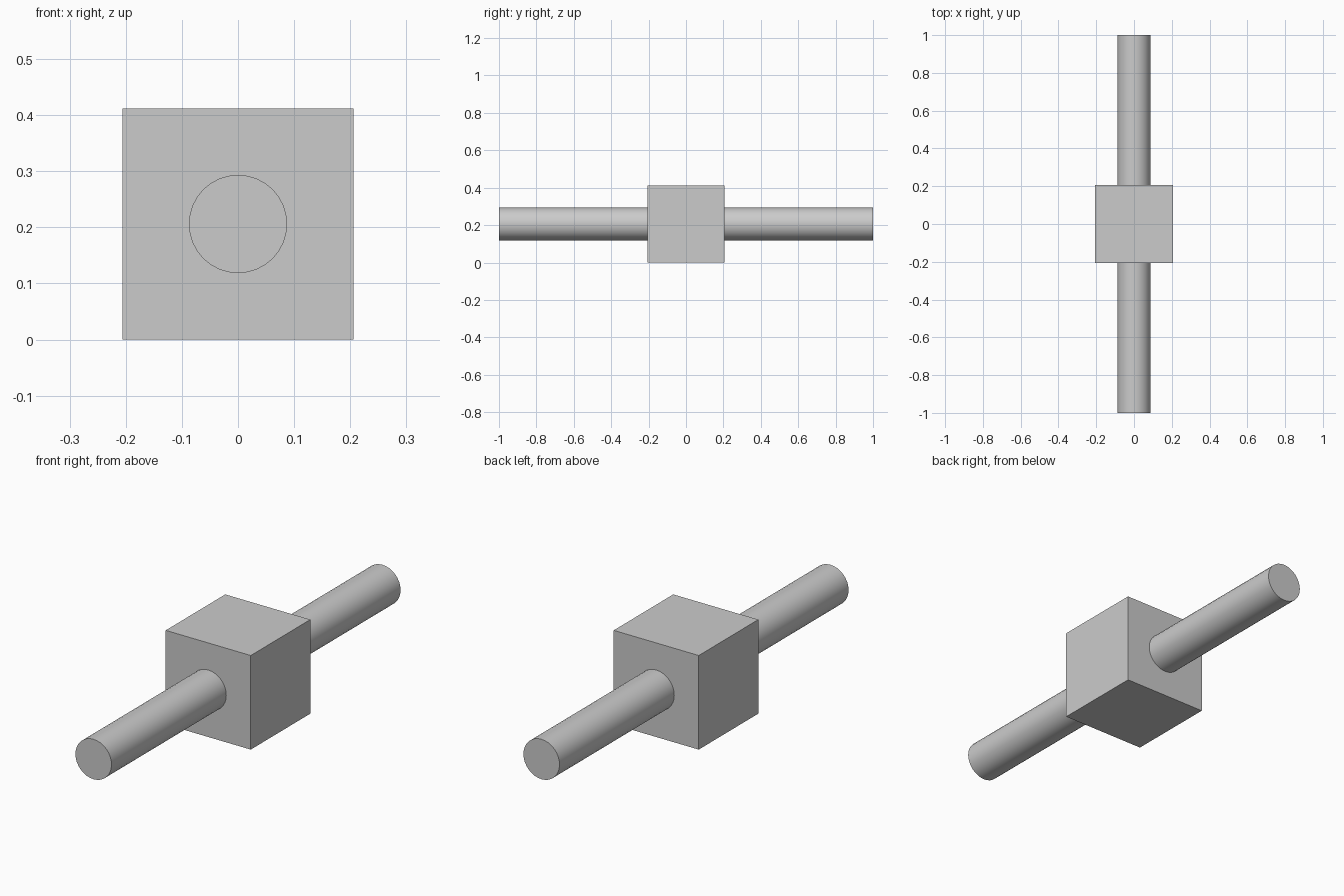
import bpy
import math

default = bpy.data.objects.get("Cube")
if default:
    bpy.data.objects.remove(default, do_unlink=True)

SIDE = 0.412
RADIUS = 0.0875
LENGTH = 2.0
CENTRE = (0, 0, SIDE / 2)

# Single plain grey
grey = bpy.data.materials.new("light_grey")
grey.use_nodes = True
colour = (0.6, 0.6, 0.6, 1)
grey.diffuse_color = colour
grey.node_tree.nodes["Principled BSDF"].inputs["Base Color"].default_value = colour


def finish(name):
    obj = bpy.context.object
    obj.name = name
    obj.data.name = name
    obj.data.materials.append(grey)
    return obj


# Central block
bpy.ops.mesh.primitive_cube_add(size=SIDE, location=CENTRE)
finish("centre_block")

# Round rod running front to back through the block
bpy.ops.mesh.primitive_cylinder_add(
    vertices=32, radius=RADIUS, depth=LENGTH,
    location=CENTRE, rotation=(math.pi / 2, 0, 0))
finish("through_rod")
bpy.ops.object.shade_smooth_by_angle(angle=math.radians(30))
